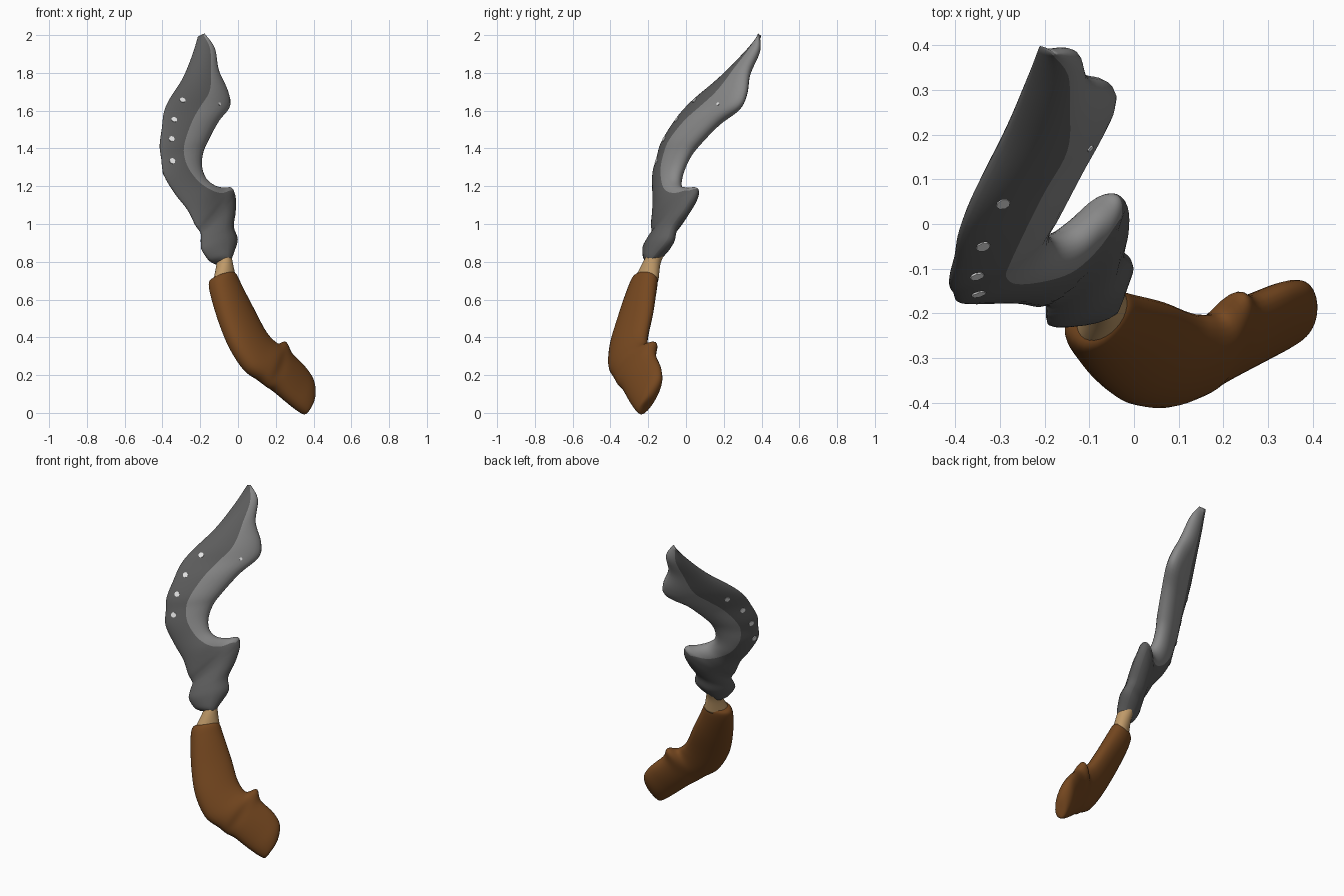
import bpy
import bmesh
import math
from mathutils import Vector
from mathutils.bvhtree import BVHTree

cube = bpy.data.objects.get("Cube")
if cube:
    bpy.data.objects.remove(cube, do_unlink=True)

NORMAL = Vector((.65, -.65, .39)).normalized()


def make_material(name, colour):
    material = bpy.data.materials.new(name)
    material.use_nodes = True
    material.diffuse_color = (*colour, 1)
    shader = material.node_tree.nodes["Principled BSDF"]
    shader.inputs["Base Color"].default_value = (*colour, 1)
    shader.inputs["Roughness"].default_value = .7
    return material


dark_metal = make_material("dark grey metal", (.11, .11, .11))
light_metal = make_material("light grey metal", (.25, .25, .25))
stud_white = make_material("pale stud", (.85, .85, .85))
tan_wood = make_material("tan wood", (.52, .32, .14))
brown_grip = make_material("brown grip", (.18, .064, .014))


def plane_point(x, z, offset=0):
    """Point on the tilted middle plane of the knife."""
    return Vector((x, x + .6 * z - .615, z)) + NORMAL * offset


def smooth_stations(stations, steps):
    """Catmull-Rom interpolation between stations."""
    result = []
    last = len(stations) - 1
    for i in range(last):
        rows = [stations[max(0, min(last, i + k))] for k in (-1, 0, 1, 2)]
        for step in range(steps):
            t = step / steps
            result.append([
                b + t / 2 * (c - a + t * (2 * a - 5 * b + 4 * c - d
                                          + t * (3 * (b - c) + d - a)))
                for a, b, c, d in zip(*rows)])
    return result + [list(stations[-1])]


def finish(name, bm, materials):
    bmesh.ops.recalc_face_normals(bm, faces=bm.faces)
    mesh = bpy.data.meshes.new(name)
    bm.to_mesh(mesh)
    for material in materials:
        mesh.materials.append(material)
    for polygon in mesh.polygons:
        polygon.use_smooth = True
    obj = bpy.data.objects.new(name, mesh)
    bpy.context.collection.objects.link(obj)
    return obj


def loft(name, stations, materials, skew=1, twist=0, steps=5, half=7):
    """Skin flattened sections: left x, z, right x, z, split, thickness, offset."""
    bm = bmesh.new()
    rings, splits = [], []
    for lx, lz, rx, rz, split, thick, offset in smooth_stations(stations, steps):
        split = min(split, .96)
        left = plane_point(lx, lz, offset - twist)
        right = plane_point(rx, rz, offset + twist)
        angles = [math.pi / 2 * k / half for k in range(half + 1)]
        across = [split * (1 - math.cos(a)) for a in angles]
        across += [split + (1 - split) * math.sin(a) for a in angles[1:]]
        front, back = [], []
        for s in across:
            q = min(1, max(0, s)) ** skew
            bulge = NORMAL * thick * math.sqrt(max(0, 4 * q * (1 - q)))
            middle = left.lerp(right, s)
            front.append(middle + bulge)
            back.append(middle - bulge)
        ring = front + back[-2:0:-1]
        rings.append([bm.verts.new(p) for p in ring])
        splits.append(split)
    count = len(rings[0])
    for ring, following, split in zip(rings, rings[1:], splits[1:]):
        for k in range(count):
            j = (k + 1) % count
            face = bm.faces.new((ring[k], ring[j], following[j], following[k]))
            edge_side = half <= k < 3 * half
            face.material_index = int(edge_side and split < .93 and len(materials) > 1)
    bm.faces.new(rings[0])
    bm.faces.new(rings[-1])
    return finish(name, bm, materials)


# Curved blade, fanning round the notch into the hooked guard
blade = loft("blade_and_guard", [
    (-.2, 2, -.19, 2, .6, .01, 0),
    (-.23, 1.9, -.14, 1.92, .63, .035, 0),
    (-.28, 1.78, -.12, 1.8, .63, .05, 0),
    (-.35, 1.67, -.07, 1.69, .57, .06, 0),
    (-.38, 1.6, -.06, 1.61, .46, .06, 0),
    (-.39, 1.52, -.12, 1.53, .42, .06, 0),
    (-.395, 1.43, -.17, 1.43, .4, .06, -.01),
    (-.38, 1.36, -.19, 1.37, .4, .055, -.02),
    (-.36, 1.28, -.19, 1.3, .48, .055, -.03),
    (-.3, 1.18, -.17, 1.24, .57, .055, -.03),
    (-.24, 1.09, -.13, 1.2, .67, .055, -.02),
    (-.2, 1.01, -.08, 1.19, .77, .055, -.02),
    (-.18, .98, -.04, 1.19, .88, .055, -.02),
    (-.17, .96, -.02, 1.14, 1, .055, -.02),
    (-.17, .94, -.02, 1.06, 1, .055, -.02),
    (-.17, .92, -.03, .98, 1, .055, -.02),
    (-.165, .88, -.01, .91, 1, .06, -.02),
    (-.13, .83, -.03, .84, 1, .05, -.02),
    (-.1, .81, -.04, .81, 1, .04, -.02),
], [dark_metal, light_metal], skew=1.3, twist=.018)

# Narrow wooden collar
loft("collar", [
    (-.09, .86, -.04, .86, .5, .04, -.02),
    (-.09, .8, -.03, .81, .5, .045, -.02),
    (-.1, .72, 0, .73, .5, .05, -.035),
], [tan_wood])

# Bent grip with a small spur on the inside of the bend
loft("grip", [
    (-.09, .74, -.02, .75, .5, .045, -.035),
    (-.11, .72, 0, .73, .5, .06, -.035),
    (-.1, .65, .03, .67, .5, .065, -.035),
    (-.06, .5, .09, .55, .5, .065, -.03),
    (-.01, .36, .14, .44, .5, .065, -.02),
    (.06, .24, .17, .39, .5, .065, -.01),
    (.13, .18, .2, .36, .5, .065, 0),
    (.17, .145, .24, .37, .5, .06, 0),
    (.21, .12, .27, .31, .5, .06, 0),
    (.28, .06, .34, .24, .5, .055, 0),
    (.33, .02, .385, .17, .5, .05, 0),
    (.36, 0, .395, .09, .5, .035, 0),
    (.37, 0, .38, .03, .5, .01, 0),
], [brown_grip], skew=.85, twist=.01)

# Pale studs set on both faces of the blade
bm = bmesh.new()
bm.from_mesh(blade.data)
surface = BVHTree.FromBMesh(bm)
bm.free()


def add_stud(name, x, z, side, radius):
    start = plane_point(x, z, side * .5)
    hit, facing, _, _ = surface.ray_cast(start, -side * NORMAL)
    if hit is None:
        return
    if facing.dot(NORMAL) * side < 0:
        facing = -facing
    disc = bmesh.new()
    bmesh.ops.create_cone(disc, cap_ends=True, segments=8, radius1=radius,
                          radius2=radius, depth=.006)
    stud = finish(name, disc, [stud_white])
    stud.data.shade_flat()
    stud.rotation_euler = facing.to_track_quat("Z", "Y").to_euler()
    stud.location = hit


spine_studs = [(-.31, 1.645), (-.35, 1.545), (-.36, 1.445), (-.345, 1.335)]
for side, label, drop in ((1, "front", 0), (-1, "back", .04)):
    for number, (x, z) in enumerate(spine_studs):
        add_stud(f"{label}_stud_{number + 1}", x, z - drop, side, .016)
add_stud("edge_stud", -.14, 1.61, 1, .009)
